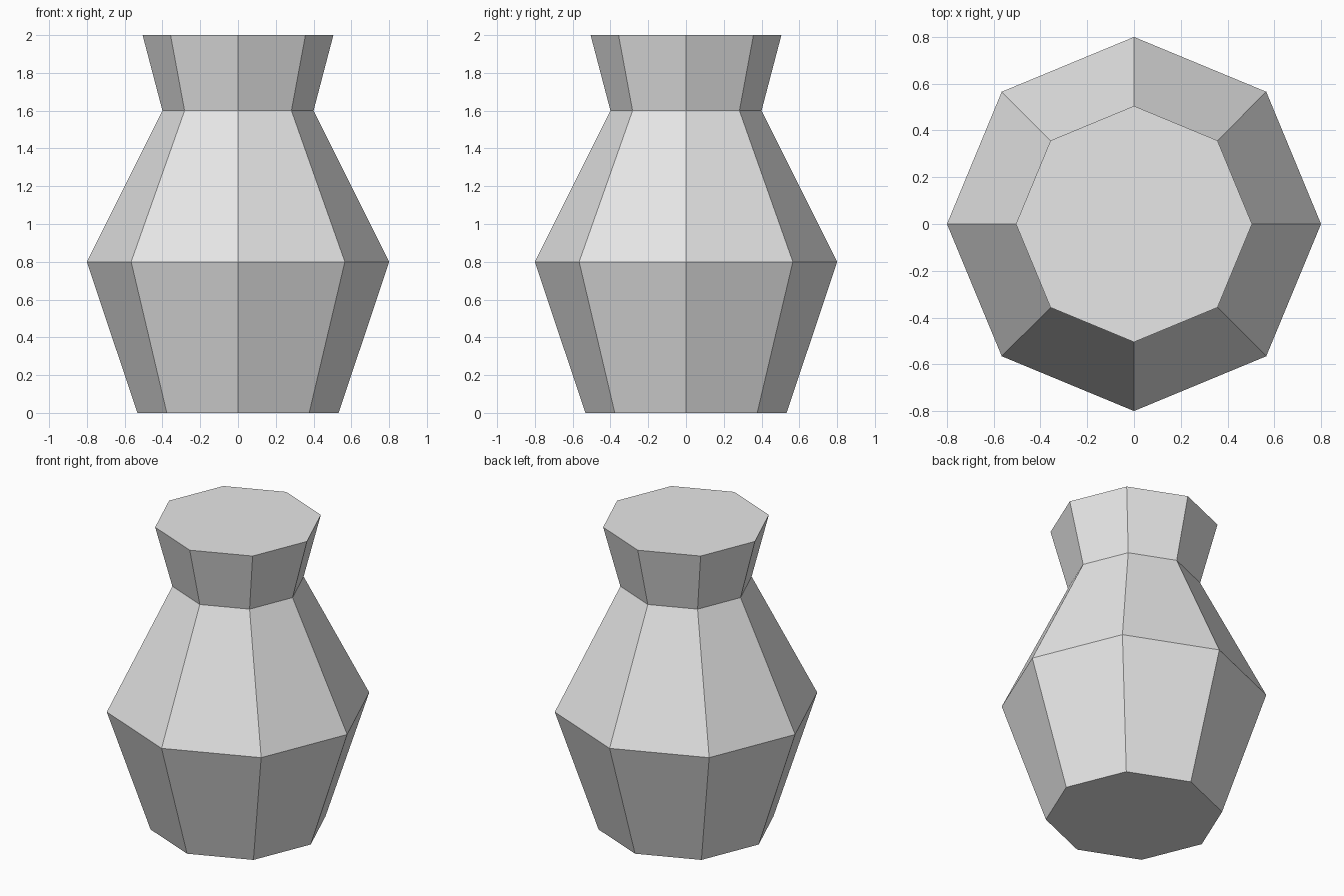
import bpy
import bmesh
from math import cos, sin, tau

cube = bpy.data.objects.get("Cube")
if cube:
    bpy.data.objects.remove(cube, do_unlink=True)

SIDES = 8
# Vase outline from base to rim: (radius, height)
PROFILE = [(0.533, 0.0), (0.8, 0.8), (0.4, 1.6), (0.505, 2.0)]

# Plain clay colour
clay = bpy.data.materials.new("light_grey")
clay.use_nodes = True
colour = (0.8, 0.8, 0.8, 1.0)
clay.diffuse_color = colour
clay.node_tree.nodes["Principled BSDF"].inputs["Base Color"].default_value = colour

# Octagonal rings, joined by flat quads
bm = bmesh.new()
rings = []
for radius, height in PROFILE:
    angles = [tau * i / SIDES for i in range(SIDES)]
    rings.append([bm.verts.new((radius * cos(a), radius * sin(a), height)) for a in angles])

for low, high in zip(rings, rings[1:]):
    for i in range(SIDES):
        j = (i + 1) % SIDES
        bm.faces.new((low[i], low[j], high[j], high[i]))

# Closed base and top
bm.faces.new(reversed(rings[0]))
bm.faces.new(rings[-1])

mesh = bpy.data.meshes.new("vase")
bm.to_mesh(mesh)
bm.free()
mesh.materials.append(clay)
vase = bpy.data.objects.new("vase", mesh)
bpy.context.collection.objects.link(vase)
